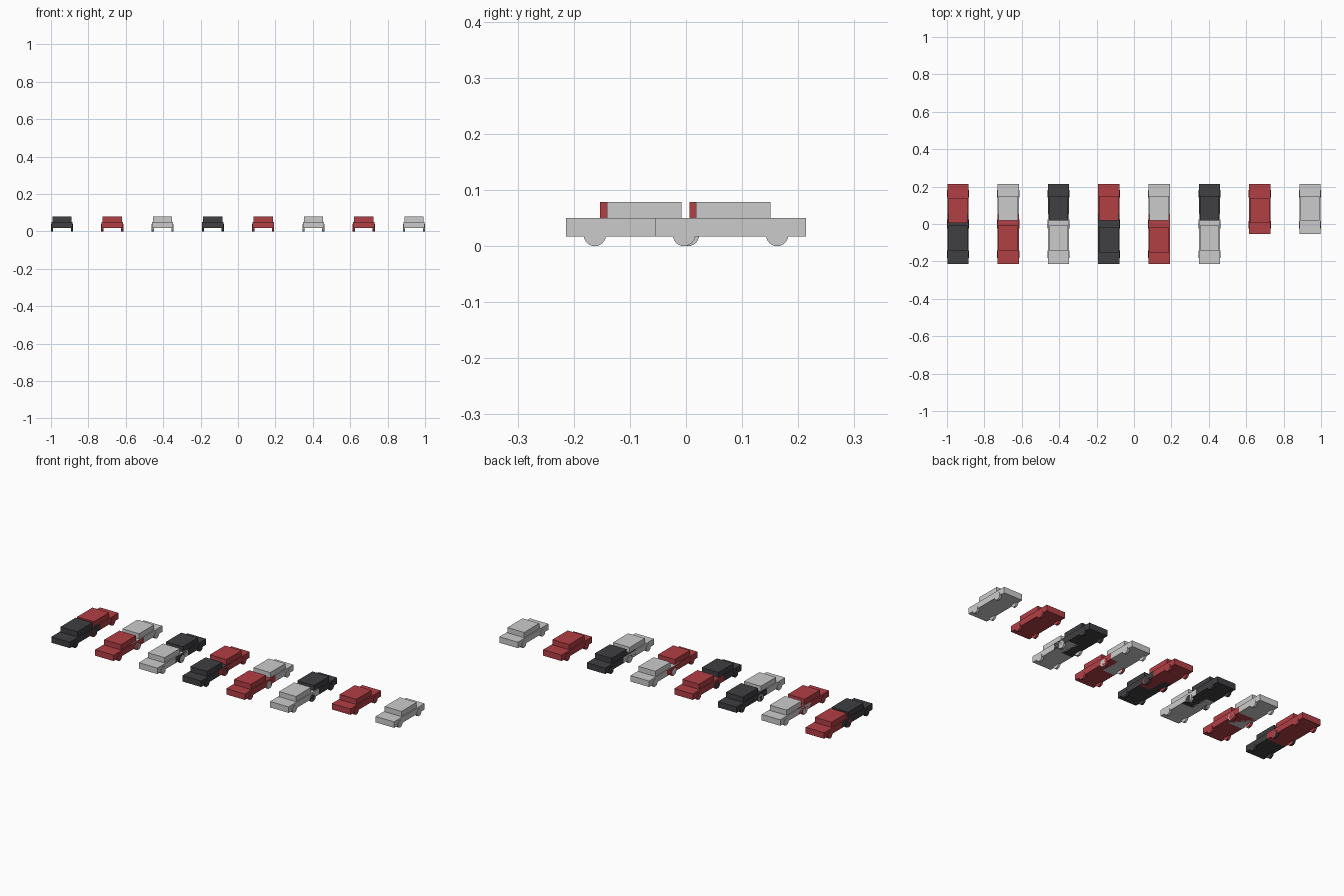
import bpy, bmesh, math
from mathutils import Matrix

if "Cube" in bpy.data.objects:
    bpy.data.objects.remove(bpy.data.objects["Cube"])

def paint(name, rgb):
    m = bpy.data.materials.new(name)
    m.diffuse_color = (*rgb, 1)
    m.use_nodes = True
    m.node_tree.nodes["Principled BSDF"].inputs["Base Color"].default_value = m.diffuse_color
    return m

RED = paint("red_paint", (0.45, 0.05, 0.06))
BLACK = paint("black_paint", (0.05, 0.05, 0.055))
GREY = None

def box(bm, size, loc):
    mat = Matrix.Translation(loc) @ Matrix.Diagonal((*size, 1))
    bmesh.ops.create_cube(bm, size=1, matrix=mat)

def finish(bm, name, loc, mat):
    me = bpy.data.meshes.new(name)
    bm.to_mesh(me)
    bm.free()
    ob = bpy.data.objects.new(name, me)
    ob.location = loc
    if mat:
        me.materials.append(mat)
    bpy.context.collection.objects.link(ob)

def car(label, x, y, mat, shift):
    # lower body
    bm = bmesh.new()
    box(bm, (0.114, 0.268, 0.033), (0, 0, 0.0335))
    finish(bm, label + "_body", (x, y, 0), mat)
    # cabin
    bm = bmesh.new()
    box(bm, (0.103, 0.133, 0.029), (0, shift, 0.0645))
    finish(bm, label + "_cabin", (x, y, 0), mat)
    # four wheels
    bm = bmesh.new()
    for sx in (-1, 1):
        for wy in (-0.083, 0.083):
            m = Matrix.Translation((sx * 0.053, wy, 0.02)) @ Matrix.Rotation(math.pi / 2, 4, 'Y')
            bmesh.ops.create_cone(bm, cap_ends=True, segments=24, radius1=0.02,
                                  radius2=0.02, depth=0.012, matrix=m)
    finish(bm, label + "_wheels", (x, y, 0), mat)

X0, STEP = -0.941, 1.882 / 7
front = [BLACK, RED, GREY]
back = [RED, GREY, BLACK]

# front row of six cars, back row of eight
for i in range(6):
    car(f"front_car_{i + 1}", X0 + i * STEP, -0.0795, front[i % 3], -0.007 if i in (3, 4) else 0.005)
for i in range(8):
    car(f"back_car_{i + 1}", X0 + i * STEP, 0.0795, back[i % 3], -0.007 if i in (0, 6) else 0.005)
